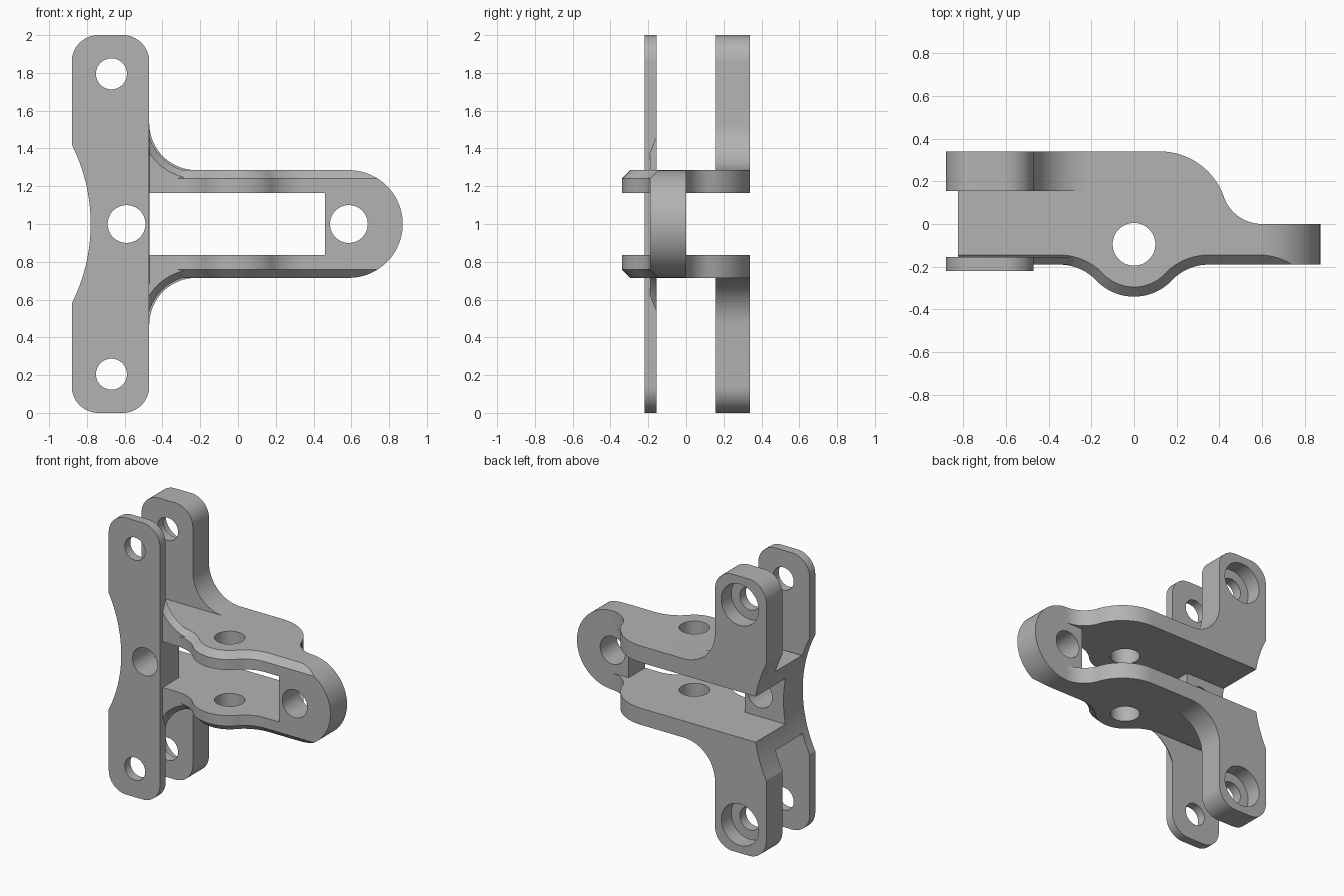
import bpy, bmesh, math

cube = bpy.data.objects.get("Cube")
if cube:
    bpy.data.objects.remove(cube, do_unlink=True)

steel = bpy.data.materials.new("plain grey")
steel.use_nodes = True
GREY = (0.45, 0.45, 0.45, 1)
steel.diffuse_color = GREY
steel.node_tree.nodes["Principled BSDF"].inputs["Base Color"].default_value = GREY


def arc(cx, cy, r, a0, a1, n=16):
    """Points along an arc, angles in degrees."""
    angles = [math.radians(a0 + (a1 - a0) * i / n) for i in range(n + 1)]
    return [(cx + r * math.cos(a), cy + r * math.sin(a)) for a in angles]


def loft(name, rings, axis):
    """Solid through 2D rings [(level, points)]; axis 'z' uses xy points, 'y' uses xz."""
    bm = bmesh.new()
    loops = []
    for level, pts in rings:
        loops.append([bm.verts.new((u, v, level) if axis == "z" else (u, level, v))
                      for u, v in pts])
    for a, b in zip(loops, loops[1:]):
        for i in range(len(a)):
            j = (i + 1) % len(a)
            bm.faces.new((a[i], a[j], b[j], b[i]))
    bm.faces.new(loops[0])
    bm.faces.new(loops[-1])
    bmesh.ops.recalc_face_normals(bm, faces=bm.faces)
    mesh = bpy.data.meshes.new(name)
    bm.to_mesh(mesh)
    bm.free()
    mesh.materials.append(steel)
    obj = bpy.data.objects.new(name, mesh)
    bpy.context.collection.objects.link(obj)
    return obj


def prism(name, pts, lo, hi, axis="y"):
    return loft(name, [(lo, pts), (hi, pts)], axis)


def rect(x0, x1, z0, z1):
    return [(x0, z0), (x1, z0), (x1, z1), (x0, z1)]


def disc(cx, cy, r):
    return arc(cx, cy, r, 0, 360, 64)[:-1]


def body_plan(d):
    """Plan of the arms, with the front edge moved back by d."""
    front = -0.19 + d
    return ([(-0.95, front)]
            + arc(-0.35, -0.43, 0.24 + d, 90, 43.7)
            + arc(0, -0.095, 0.245 - d, 223.7, 316.3, 24)
            + arc(0.35, -0.43, 0.24 + d, 136.3, 90)
            + [(0.95, front), (0.95, 0)]
            + arc(0.6, 0.19, 0.19, 270, 199.5)
            + arc(0.12, 0.02, 0.32, 19.5, 90)
            + [(-0.95, 0.34)])


def gusset(r, side):
    """Concave corner between a plate and an arm; side is +1 above, -1 below."""
    a = 180 + math.degrees(math.acos(0.25 / r))
    pts = [(-0.52, 0.2)] + [(-0.52, 0.535 - math.sqrt(r * r - 0.0625))]
    pts += arc(-0.22, 0.535, r, a, 270) + [(-0.22, 0.2)]
    return [(x, 1 + side * z) for x, z in pts]


# Two chamfered arms, rounded at the far end
body = loft("hinge_bracket", [(0.69, body_plan(0.07)), (0.76, body_plan(0)),
                              (1.24, body_plan(0)), (1.31, body_plan(0.07))], "z")
outline = prism("arm_outline", [(-1.1, 0.715)] + arc(0.587, 1, 0.285, -90, 90, 48)
                + [(-1.1, 1.285)], -1, 1)
steps = [("INTERSECT", outline)]

# Front and back mounting plates with rounded corners
r = 0.14
plate = (arc(-0.74, r, r, 180, 270) + arc(-0.61, r, r, 270, 360)
         + arc(-0.61, 2 - r, r, 0, 90) + arc(-0.74, 2 - r, r, 90, 180))
steps.append(("UNION", prism("front_plate", plate, -0.22, -0.155)))
steps.append(("UNION", prism("back_plate", plate, 0.155, 0.34)))

# Curved corners joining plates and arms
for side in (1, -1):
    steps.append(("UNION", loft("front_gusset", [(-0.19, gusset(0.295, side)),
                                                 (-0.155, gusset(0.26, side))], "y")))
    steps.append(("UNION", prism("back_gusset", gusset(0.2501, side), 0.155, 0.34)))

# Slot between the arms, open at the back, and the scooped edge
cuts = [prism("slot", rect(-0.47, 0.46, 0.835, 1.165), -1, 0.1),
        prism("back_gap", rect(-1.1, 1.1, 0.835, 1.165), 0, 1),
        prism("scoop", arc(-1.712, 1, 0.932, 0, 360, 160)[:-1], -1, 1)]

# Bolt holes, counterbores and the vertical pin hole
for z in (0.205, 1.795):
    cuts.append(prism("bolt_hole", disc(-0.67, z, 0.082), -1, 1))
    cuts.append(prism("counterbore", disc(-0.67, z, 0.15), 0.225, 1))
for x in (-0.59, 0.587):
    cuts.append(prism("pivot_hole", disc(x, 1, 0.1), -1, 1))
cuts.append(prism("pin_hole", disc(0, -0.095, 0.1), -1, 3, "z"))
steps += [("DIFFERENCE", c) for c in cuts]

for op, tool in steps:
    tool.hide_render = True
    mod = body.modifiers.new(tool.name, "BOOLEAN")
    mod.operation = op
    mod.solver = "EXACT"
    mod.object = tool

# Bake the result and drop the helpers
bpy.context.view_layer.update()
graph = bpy.context.evaluated_depsgraph_get()
final = bpy.data.meshes.new_from_object(body.evaluated_get(graph))
body.modifiers.clear()
body.data = final
for _, tool in steps:
    bpy.data.objects.remove(tool, do_unlink=True)

bm = bmesh.new()
bm.from_mesh(final)
bmesh.ops.remove_doubles(bm, verts=bm.verts, dist=0.0005)
bmesh.ops.dissolve_limit(bm, angle_limit=0.01, verts=bm.verts, edges=bm.edges)
bm.to_mesh(final)
bm.free()

bpy.ops.object.select_all(action="DESELECT")
body.select_set(True)
bpy.context.view_layer.objects.active = body
bpy.ops.object.shade_smooth_by_angle(angle=math.radians(25))
